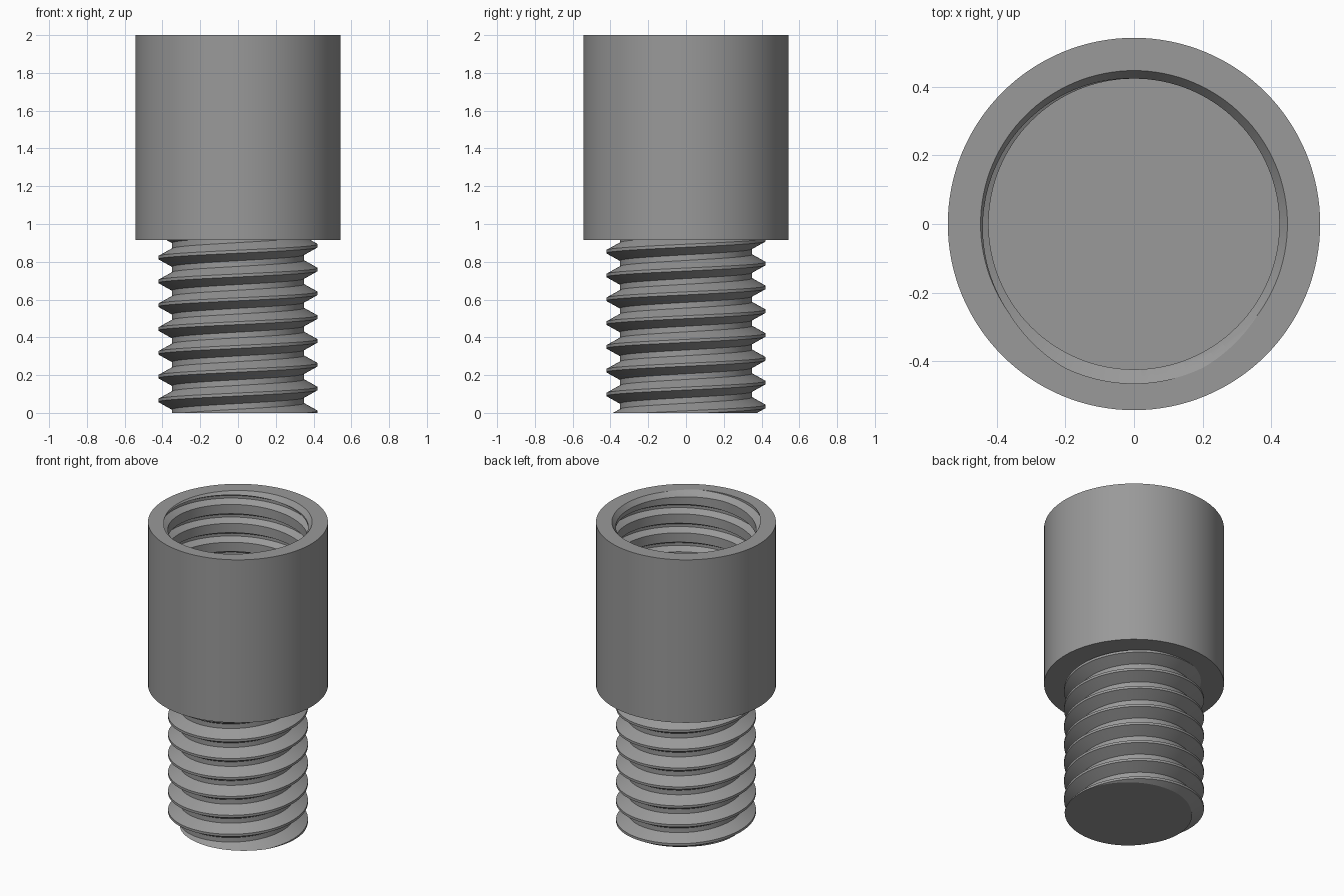
import bpy, bmesh, math

if "Cube" in bpy.data.objects:
    bpy.data.objects.remove(bpy.data.objects["Cube"])

PITCH = 0.126
SEG = 128

grey = bpy.data.materials.new("steel grey")
grey.diffuse_color = (0.32, 0.32, 0.32, 1)
grey.use_nodes = True
grey.node_tree.nodes["Principled BSDF"].inputs["Base Color"].default_value = grey.diffuse_color


def make_object(name, bm):
    bmesh.ops.recalc_face_normals(bm, faces=bm.faces)
    mesh = bpy.data.meshes.new(name)
    bm.to_mesh(mesh)
    bm.free()
    mesh.materials.append(grey)
    obj = bpy.data.objects.new(name, mesh)
    bpy.context.collection.objects.link(obj)
    return obj


def threaded_rod(name, root, crest, flat, flank, crest_z, z0, z1):
    """Right-handed threaded solid; crest_z is a crest height at angle 0."""
    profile = [(crest, -flat / 2), (crest, flat / 2),
               (root, flat / 2 + flank), (root, PITCH - flat / 2 - flank)]
    start = crest_z + (math.floor((z0 - crest_z) / PITCH) - 3) * PITCH
    turns = math.ceil((z1 - start) / PITCH) + 3
    bm = bmesh.new()
    rows = []
    for i in range(turns * SEG + 1):
        a = 2 * math.pi * i / SEG
        lift = start + PITCH * i / SEG
        rows.append([bm.verts.new((r * math.cos(a), r * math.sin(a), z + lift))
                     for r, z in profile])
    for i in range(turns * SEG):
        for j in range(3):
            bm.faces.new((rows[i][j], rows[i + 1][j],
                          rows[i + 1][j + 1], rows[i][j + 1]))
        # last profile point meets the first point one turn higher
        if i + 1 + SEG < len(rows):
            bm.faces.new((rows[i][3], rows[i + 1][3],
                          rows[i + 1 + SEG][0], rows[i + SEG][0]))
    # trim both ends flat and close them
    for z, direction in ((z0, -1), (z1, 1)):
        bmesh.ops.bisect_plane(bm, geom=bm.verts[:] + bm.edges[:] + bm.faces[:],
                               dist=1e-6, plane_co=(0, 0, z),
                               plane_no=(0, 0, direction), clear_outer=True)
    rim = [e for e in bm.edges if e.is_boundary]
    bmesh.ops.holes_fill(bm, edges=rim, sides=0)
    return make_object(name, bm)


def cone(name, r0, r1, z0, z1):
    bm = bmesh.new()
    bmesh.ops.create_cone(bm, cap_ends=True, segments=SEG, radius1=r0,
                          radius2=r1, depth=z1 - z0)
    bmesh.ops.translate(bm, verts=bm.verts, vec=(0, 0, (z0 + z1) / 2))
    return make_object(name, bm)


# threaded shank
shank = threaded_rod("threaded_shank", 0.35, 0.422, 0.016, 0.04,
                     0.003, 0.0, 0.93)

# sleeve with a threaded blind bore and a chamfered mouth
sleeve = cone("sleeve", 0.543, 0.543, 0.915, 2.0)
cutters = [
    threaded_rod("bore_cutter", 0.424, 0.465, 0.018, 0.023,
                 2.0 - 0.75 * PITCH, 1.07, 2.06),
    cone("mouth_cutter", 0.41, 0.485, 1.95, 2.05),
]
for cutter in cutters:
    cutter.hide_render = True
    mod = sleeve.modifiers.new("cut", 'BOOLEAN')
    mod.operation = 'DIFFERENCE'
    mod.solver = 'EXACT'
    mod.object = cutter
depsgraph = bpy.context.evaluated_depsgraph_get()
cut_mesh = bpy.data.meshes.new_from_object(sleeve.evaluated_get(depsgraph))
sleeve.modifiers.clear()
sleeve.data = cut_mesh
for cutter in cutters:
    bpy.data.objects.remove(cutter)

# smooth walls, sharp thread edges
for obj in (shank, sleeve):
    bpy.ops.object.select_all(action='DESELECT')
    obj.select_set(True)
    bpy.context.view_layer.objects.active = obj
    bpy.ops.object.shade_smooth_by_angle(angle=math.radians(25))
